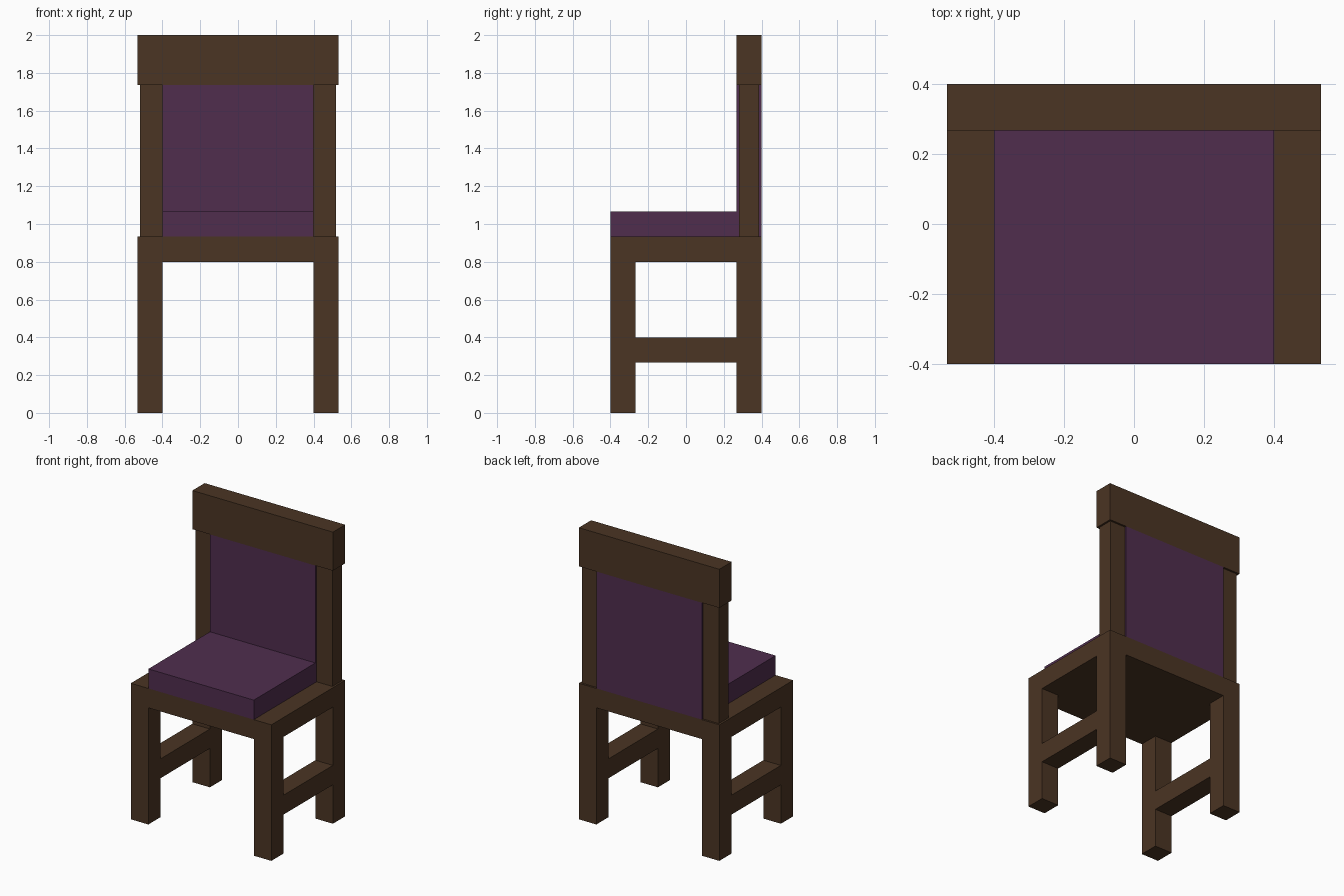
import bpy
import bmesh

if "Cube" in bpy.data.objects:
    bpy.data.objects.remove(bpy.data.objects["Cube"])


def material(name, rgb):
    m = bpy.data.materials.new(name)
    m.diffuse_color = (*rgb, 1.0)
    m.use_nodes = True
    m.node_tree.nodes["Principled BSDF"].inputs["Base Color"].default_value = m.diffuse_color
    return m


wood = material("dark brown wood", (0.070, 0.035, 0.017))
fabric = material("purple fabric", (0.079, 0.027, 0.076))


def box(name, x, y, z, mat):
    """Axis-aligned box from (min, max) ranges."""
    bm = bmesh.new()
    bmesh.ops.create_cube(bm, size=1.0)
    for v in bm.verts:
        for i, (lo, hi) in enumerate((x, y, z)):
            v.co[i] = hi if v.co[i] > 0 else lo
    mesh = bpy.data.meshes.new(name)
    bm.to_mesh(mesh)
    bm.free()
    mesh.materials.append(mat)
    ob = bpy.data.objects.new(name, mesh)
    bpy.context.collection.objects.link(ob)
    return ob


W, D = 0.533, 0.4        # half width and half depth
IN_X, IN_Y = 0.4, 0.267  # inner faces of the legs
SEAT_LO, SEAT_HI, RAIL = 0.8, 0.933, 1.735

# Legs, side stretchers and back posts, on both sides
for side, s in (("left", -1), ("right", 1)):
    def span(a, b):
        return tuple(sorted((s * a, s * b)))
    leg_x = span(IN_X, W)
    box(side + "_front_leg", leg_x, (-D, -IN_Y), (0, SEAT_LO), wood)
    box(side + "_back_leg", leg_x, (IN_Y, D), (0, SEAT_LO), wood)
    box(side + "_stretcher", leg_x, (-IN_Y, IN_Y), (0.267, 0.4), wood)
    box(side + "_back_post", span(IN_X, 0.52), (0.28, 0.387), (SEAT_HI, RAIL), wood)

# Seat and top rail
box("seat", (-W, W), (-D, D), (SEAT_LO, SEAT_HI), wood)
box("top_rail", (-W, W), (IN_Y, D), (RAIL, 2.0), wood)

# Upholstery
box("seat_cushion", (-IN_X, IN_X), (-D, IN_Y), (SEAT_HI, 1.067), fabric)
box("back_cushion", (-IN_X, IN_X), (IN_Y, D), (SEAT_HI, RAIL), fabric)
